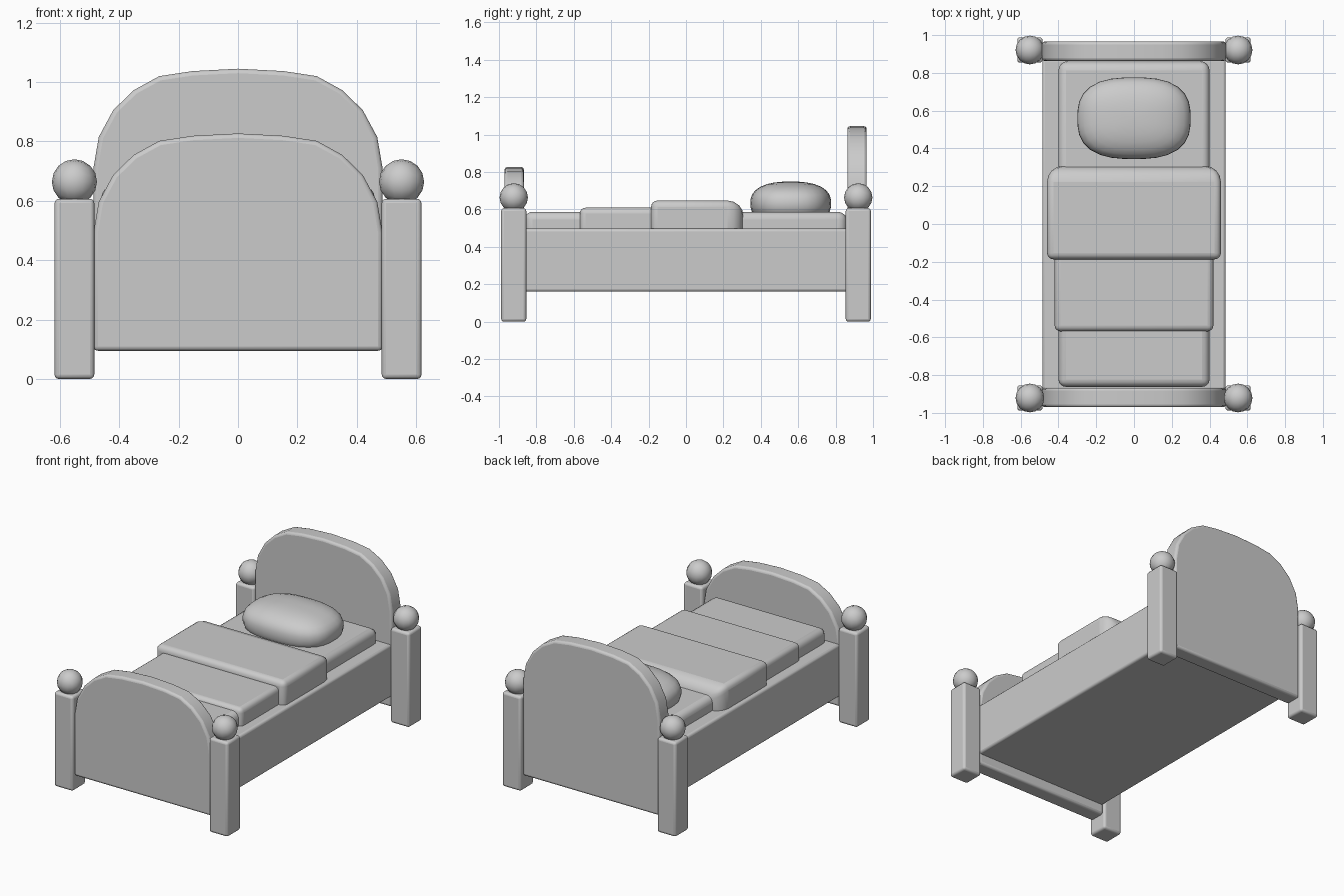
import bpy, bmesh, math

if "Cube" in bpy.data.objects:
    bpy.data.objects.remove(bpy.data.objects["Cube"])


def finish(name, bm, bevel=0.0, segs=3, weighted=False, angle=40):
    bmesh.ops.recalc_face_normals(bm, faces=bm.faces)
    me = bpy.data.meshes.new(name)
    bm.to_mesh(me)
    bm.free()
    ob = bpy.data.objects.new(name, me)
    bpy.context.collection.objects.link(ob)
    if bevel:
        m = ob.modifiers.new("Bevel", "BEVEL")
        m.width, m.segments = bevel, segs
        m.limit_method = "WEIGHT" if weighted else "ANGLE"
        m.angle_limit = math.radians(50)
    bpy.ops.object.select_all(action="DESELECT")
    bpy.context.view_layer.objects.active = ob
    ob.select_set(True)
    bpy.ops.object.shade_smooth_by_angle(angle=math.radians(angle))
    return ob


def box(name, lo, hi, bevel, head_weight=None):
    """Rounded box; head_weight gives the +y end a fuller rounding."""
    bm = bmesh.new()
    bmesh.ops.create_cube(bm, size=1)
    for v in bm.verts:
        v.co = [l + (c + 0.5) * (h - l) for c, l, h in zip(v.co, lo, hi)]
    if head_weight:
        layer = bm.edges.layers.float.new("bevel_weight_edge")
        for e in bm.edges:
            at_head = all(v.co.y > hi[1] - 1e-4 for v in e.verts)
            e[layer] = 1.0 if at_head else head_weight
    return finish(name, bm, bevel, 4 if head_weight else 3, bool(head_weight))


def board(name, y0, y1, drop):
    """Arched end board, mirrored half profile extruded along y."""
    half = [(0.487, 0.71), (0.469, 0.815), (0.42, 0.906), (0.351, 0.973),
            (0.265, 1.02), (0.153, 1.037)]
    arch = [(x, z - drop) for x, z in half]
    pts = [(0.487, 0.095)] + arch + [(0, 1.045 - drop)]
    pts += [(-x, z) for x, z in reversed(arch)] + [(-0.487, 0.095)]
    bm = bmesh.new()
    face = bm.faces.new([bm.verts.new((x, y0, z)) for x, z in pts])
    ext = bmesh.ops.extrude_face_region(bm, geom=[face])
    for g in ext["geom"]:
        if isinstance(g, bmesh.types.BMVert):
            g.co.y = y1
    if not face.is_valid or len(bm.faces) < len(pts) + 2:
        bmesh.ops.holes_fill(bm, edges=bm.edges)
    return finish(name, bm, 0.015, 3)


def ball(name, x, y, z, r):
    """Quad sphere finial."""
    bm = bmesh.new()
    bmesh.ops.create_cube(bm, size=2)
    bmesh.ops.subdivide_edges(bm, edges=bm.edges, cuts=3, use_grid_fill=True)
    for v in bm.verts:
        c = [math.tan(k * math.pi / 4) for k in v.co]
        n = math.sqrt(sum(k * k for k in c))
        v.co = (x + c[0] / n * r, y + c[1] / n * r, z + c[2] / n * r)
    return finish(name, bm, angle=60)


# Corner posts with ball finials
for sx, side in ((-1, "left"), (1, "right")):
    for sy, end in ((-1, "front"), (1, "back")):
        x, y = sx * 0.551, sy * 0.921
        box(f"{end}_{side}_post", (x - 0.067, y - 0.067, 0), (x + 0.067, y + 0.067, 0.607), 0.015)
        ball(f"{end}_{side}_finial", x, y, 0.664, 0.076)

# End boards
board("headboard", 0.863, 0.966, 0)
board("footboard", -0.97, -0.867, 0.218)

# Frame and bedding
box("bed_frame", (-0.485, -0.88, 0.16), (0.485, 0.875, 0.497), 0.015)
box("mattress", (-0.4, -0.862, 0.40), (0.4, 0.862, 0.587), 0.05, 0.8)
box("lower_blanket", (-0.42, -0.568, 0.41), (0.42, 0.2, 0.609), 0.05, 0.6)
box("upper_blanket", (-0.46, -0.187, 0.42), (0.46, 0.308, 0.647), 0.085, 0.4)

# Pillow: a squared-off ellipsoid
bm = bmesh.new()
bmesh.ops.create_uvsphere(bm, u_segments=32, v_segments=16, radius=1)
for v in bm.verts:
    rho = math.hypot(v.co.x, v.co.y)
    z = v.co.z
    k = (rho ** 2.5 + abs(z) ** 2.5) ** (-1 / 2.5)
    if rho > 1e-6:
        cx, cy = v.co.x / rho, v.co.y / rho
        s = (abs(cx) ** 2.7 + abs(cy) ** 2.7) ** (-1 / 2.7)
        x, y = cx * s * rho * k, cy * s * rho * k
    else:
        x = y = 0
    v.co = (x * 0.3, 0.56 + y * 0.216, 0.632 + z * k * 0.117)
finish("pillow", bm, angle=80)
